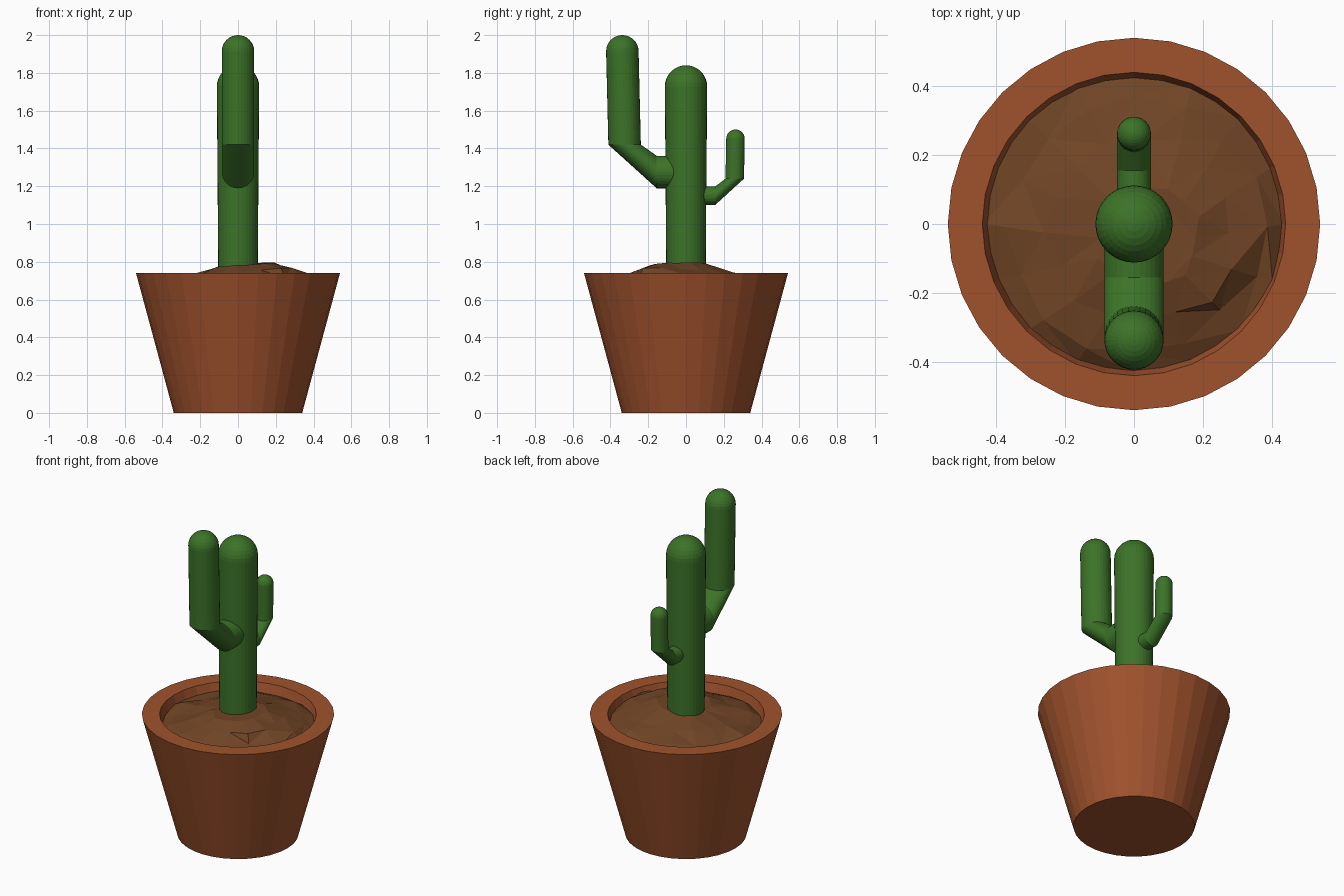
import bpy, bmesh, math, random
from mathutils import Vector

if "Cube" in bpy.data.objects:
    bpy.data.objects.remove(bpy.data.objects["Cube"])

random.seed(4)
N = 32


def material(name, color):
    m = bpy.data.materials.new(name)
    m.diffuse_color = (*color, 1)
    m.use_nodes = True
    m.node_tree.nodes["Principled BSDF"].inputs["Base Color"].default_value = m.diffuse_color
    return m


def skin(name, rings, mat, cap_start=True, cap_end=True):
    """Bridge a list of equal-sized vertex rings into one mesh object."""
    bm = bmesh.new()
    loops = [[bm.verts.new(p) for p in ring] for ring in rings]
    n = len(loops[0])
    for a, b in zip(loops, loops[1:]):
        for i in range(n):
            j = (i + 1) % n
            bm.faces.new((a[i], a[j], b[j], b[i]))
    if cap_start:
        bm.faces.new(loops[0][::-1])
    if cap_end:
        bm.faces.new(loops[-1])
    bmesh.ops.recalc_face_normals(bm, faces=bm.faces[:])
    me = bpy.data.meshes.new(name)
    bm.to_mesh(me)
    bm.free()
    ob = bpy.data.objects.new(name, me)
    bpy.context.collection.objects.link(ob)
    me.materials.append(mat)
    return ob


def ring(y, z, r, side=1, phi=0.0):
    """Circle in the arm plane, facing from up (phi 0) to sideways (phi 90 deg)."""
    v = Vector((0, side * math.cos(phi), -math.sin(phi)))
    return [Vector((0, y, z)) + Vector((r, 0, 0)) * math.cos(t) + v * (r * math.sin(t))
            for t in (2 * math.pi * i / N for i in range(N))]


def dome(y, top, r, side=1):
    """Rings of a half-sphere tip ending at height top."""
    steps = [k * math.pi / 16 for k in range(8)] + [math.pi / 2 - 0.03]
    return [ring(y, top - r + r * math.sin(a), r * math.cos(a), side) for a in steps]


clay = material("clay", (0.35, 0.085, 0.026))
earth = material("earth", (0.165, 0.06, 0.019))
green = material("green", (0.045, 0.17, 0.021))

# Tapered pot with a thick wall
skin("pot", [ring(0, 0, 0.34), ring(0, 0.74, 0.54), ring(0, 0.74, 0.44), ring(0, 0.1, 0.26)], clay)

# Uneven mound of soil, highest around the trunk
soil_rings = []
for r, z, shift, bump in ((0.435, 0.69, 0.0, 0.012), (0.36, 0.715, 0.2, 0.014),
                          (0.27, 0.748, 0.6, 0.012), (0.15, 0.786, 1.0, 0.004)):
    pts = []
    for i in range(16):
        t = 2 * math.pi * i / 16
        rr = r * (1 if shift == 0 else random.uniform(0.92, 1.08))
        pts.append((rr * math.cos(t) + 0.04 * shift, rr * math.sin(t) - 0.04 * shift,
                    z + 0.01 * math.cos(t) + random.uniform(-bump, bump)))
    soil_rings.append(pts)
soil = skin("soil", soil_rings, earth, cap_start=False)
bm = bmesh.new()
bm.from_mesh(soil.data)
bmesh.ops.triangulate(bm, faces=bm.faces[:])
bm.to_mesh(soil.data)
bm.free()

# Trunk
skin("cactus_trunk", [ring(0, 0.68, 0.104)] + dome(0, 1.84, 0.112), green)

# Arms: sideways stub, mitred diagonal, upright with a round tip
for name, s, r, stub, elbow, tip in (
        ("large_arm", -1, 0.086, (0.155, 1.275), (0.325, 1.42), (0.337, 2.0)),
        ("small_arm", 1, 0.049, (0.155, 1.15), (0.258, 1.24), (0.262, 1.5))):
    skin(name, [ring(s * 0.03, stub[1], r, s, math.pi / 2),
                ring(s * stub[0], stub[1], r, s, math.pi / 2),
                ring(s * elbow[0], elbow[1], r, s)] + dome(s * tip[0], tip[1], r, s), green)
